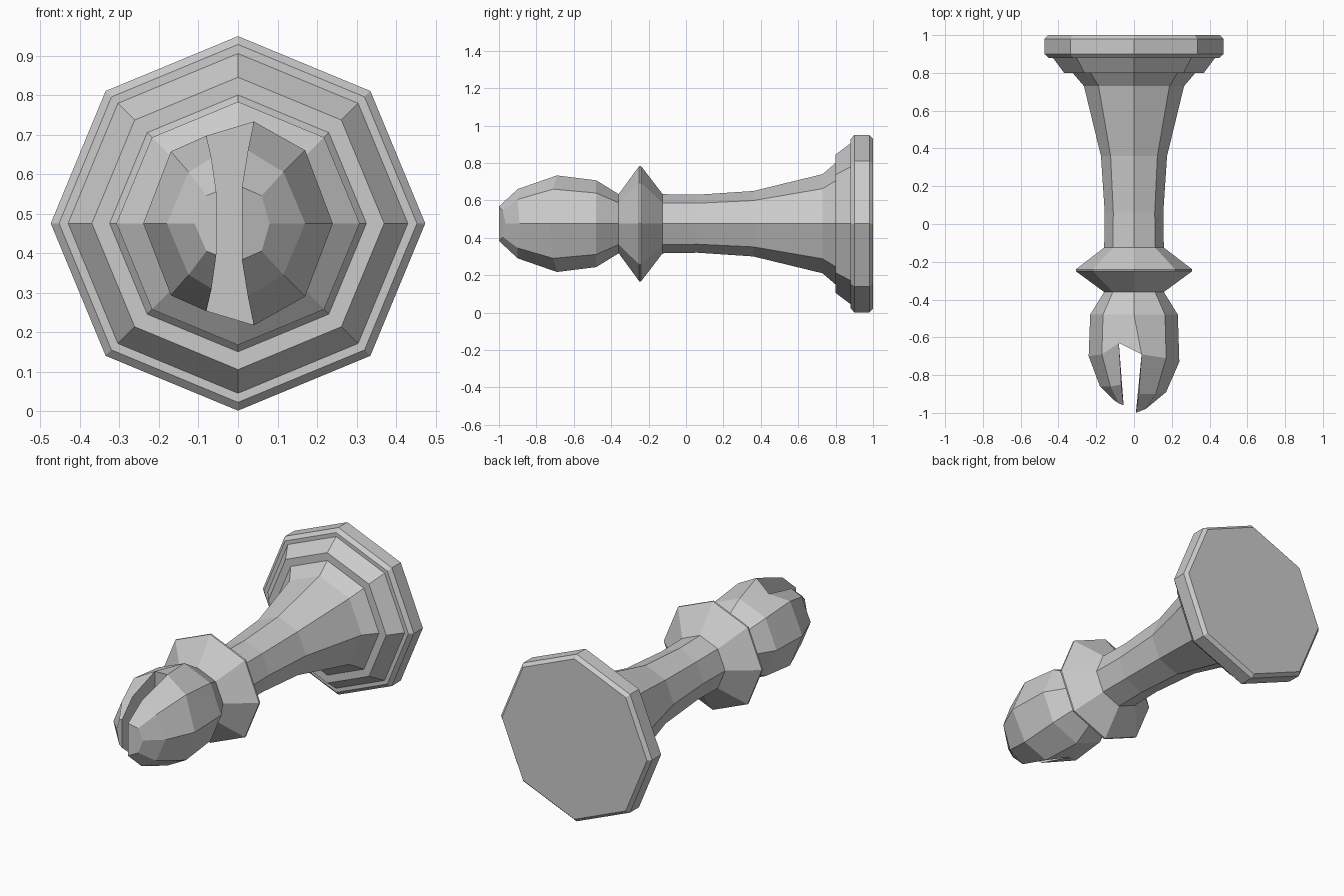
import bpy, bmesh, math

if "Cube" in bpy.data.objects:
    bpy.data.objects.remove(bpy.data.objects["Cube"])

AXIS = 0.475  # height of the long axis


def ring(bm, y, r):
    return [bm.verts.new((r * math.sin(i * math.pi / 4), y, AXIS + r * math.cos(i * math.pi / 4)))
            for i in range(8)]


def bridge(bm, a, b):
    for i in range(len(a)):
        j = (i + 1) % len(a)
        bm.faces.new((a[i], a[j], b[j], b[i]))


def finish(bm, name):
    bmesh.ops.recalc_face_normals(bm, faces=bm.faces)
    mesh = bpy.data.meshes.new(name)
    bm.to_mesh(mesh)
    bm.free()
    obj = bpy.data.objects.new(name, mesh)
    bpy.context.collection.objects.link(obj)


def lathe(name, profile):
    bm = bmesh.new()
    rings = [ring(bm, y, r) for y, r in profile]
    for a, b in zip(rings, rings[1:]):
        bridge(bm, a, b)
    bm.faces.new(rings[0])
    bm.faces.new(rings[-1])
    finish(bm, name)


# Stepped base, flared stem and collar
lathe("base", [(1.0, 0.455), (0.98, 0.474), (0.90, 0.474), (0.88, 0.453),
               (0.88, 0.43), (0.80, 0.37), (0.80, 0.325), (0.73, 0.265)])
lathe("stem", [(0.73, 0.265), (0.36, 0.175), (0.06, 0.155), (-0.125, 0.158)])
lathe("collar", [(-0.125, 0.158), (-0.24, 0.308), (-0.25, 0.308), (-0.36, 0.158)])

# Head: full octagon at the neck, then two halves either side of the slot
bm = bmesh.new()
neck = ring(bm, -0.36, 0.158)
low = ring(bm, -0.48, 0.232)
bridge(bm, neck, low)
bm.faces.new(neck)

# each row: slot edge, shoulder, side point (upper half, mirrored in z)
right_rows = [[(0.04, -0.69, 0.258), (0.17, -0.71, 0.185), (0.24, -0.73, 0)],
              [(0.025, -0.90, 0.185), (0.115, -0.90, 0.13), (0.17, -0.89, 0)],
              [(0.01, -1.0, 0.092), (0.06, -0.98, 0.07), (0.08, -0.965, 0)]]
left_rows = [[(-0.08, -0.63, 0.222), (-0.17, -0.69, 0.182), (-0.24, -0.70, 0)],
             [(-0.067, -0.85, 0.165), (-0.125, -0.86, 0.13), (-0.18, -0.86, 0)],
             [(-0.055, -0.96, 0.08), (-0.08, -0.95, 0.07), (-0.11, -0.93, 0)]]


def half(rows, start):
    strips = [start]
    for row in rows:
        pts = row + [(x, y, -z) for x, y, z in reversed(row[:2])]
        strips.append([bm.verts.new((x, y, z + AXIS)) for x, y, z in pts])
    for a, b in zip(strips, strips[1:]):
        for i in range(4):
            bm.faces.new((a[i], a[i + 1], b[i + 1], b[i]))
    bm.faces.new(strips[-1])
    # slot wall
    s = strips[1:]
    bm.faces.new([r[0] for r in s] + [r[-1] for r in reversed(s)])
    return s[0]


r = half(right_rows, low[0:5])
l = half(left_rows, [low[0], low[7], low[6], low[5], low[4]])
# slot floor and the triangles closing its ends
bm.faces.new((r[0], r[-1], l[-1], l[0]))
bm.faces.new((low[0], r[0], l[0]))
bm.faces.new((low[4], r[-1], l[-1]))
finish(bm, "head")
